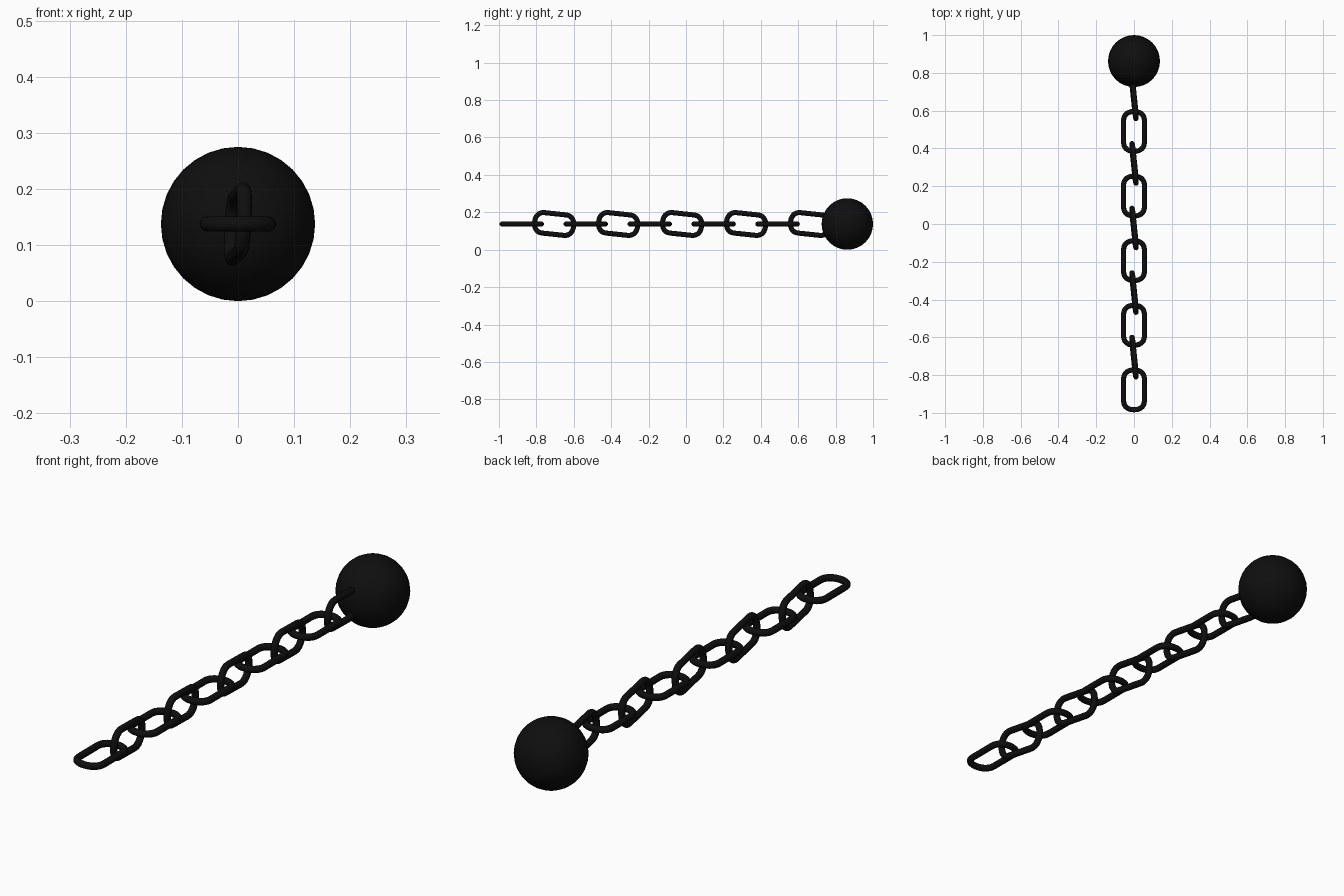
import bpy, bmesh, math
from mathutils import Matrix, Vector

if "Cube" in bpy.data.objects:
    bpy.data.objects.remove(bpy.data.objects["Cube"])

iron = bpy.data.materials.new("black iron")
iron.diffuse_color = (0.0045, 0.0045, 0.0045, 1)
iron.use_nodes = True
iron.node_tree.nodes["Principled BSDF"].inputs["Base Color"].default_value = iron.diffuse_color

AXIS_Z = 0.1375      # height of the chain and ball centre
PITCH = 0.342        # distance between links of the same kind


def finish(name, bm):
    mesh = bpy.data.meshes.new(name)
    bmesh.ops.recalc_face_normals(bm, faces=bm.faces)
    for f in bm.faces:
        f.smooth = True
    bm.to_mesh(mesh)
    bm.free()
    mesh.materials.append(iron)
    obj = bpy.data.objects.new(name, mesh)
    bpy.context.collection.objects.link(obj)
    return obj


def link_path(half_w=0.055, straight=0.058, end=0.0475, power=0.9, n=14):
    """Closed oval centre line in the xy plane, long along y."""
    pts = []
    for side in (1, -1):
        for i in range(n + 1):
            a = math.pi * i / n
            c, s = math.cos(a), math.sin(a)
            x = half_w * math.copysign(abs(c) ** power, c)
            y = straight + end * max(s, 0) ** power
            pts.append(Vector((side * x, side * y, 0)))
    return pts


def make_link(name, y, rotation, r=0.0135, sides=12):
    bm = bmesh.new()
    pts = link_path()
    count = len(pts)
    rings = []
    for i, p in enumerate(pts):
        t = (pts[(i + 1) % count] - pts[i - 1]).normalized()
        out = Vector((t.y, -t.x, 0))
        rings.append([bm.verts.new(p + out * r * math.cos(a) + Vector((0, 0, r * math.sin(a))))
                      for a in (2 * math.pi * k / sides for k in range(sides))])
    for i in range(count):
        a, b = rings[i], rings[(i + 1) % count]
        for k in range(sides):
            m = (k + 1) % sides
            bm.faces.new((a[k], a[m], b[m], b[k]))
    bm.transform(Matrix.Translation((0, y, AXIS_Z)) @ rotation)
    return finish(name, bm)


# chain: flat links alternate with slightly twisted upright links
flat = Matrix.Identity(4)
upright = (Matrix.Rotation(math.radians(6), 4, 'Z')
           @ Matrix.Rotation(math.radians(-6), 4, 'X')
           @ Matrix.Rotation(math.radians(93), 4, 'Y'))
for i in range(5):
    make_link(f"flat_link_{i + 1}", -0.878 + PITCH * i, flat)
    make_link(f"upright_link_{i + 1}", -0.705 + PITCH * i, upright)

# iron ball at the back end
bm = bmesh.new()
bmesh.ops.create_uvsphere(bm, u_segments=32, v_segments=16, radius=0.1375)
bm.transform(Matrix.Translation((0, 0.8625, AXIS_Z)))
finish("iron_ball", bm)
